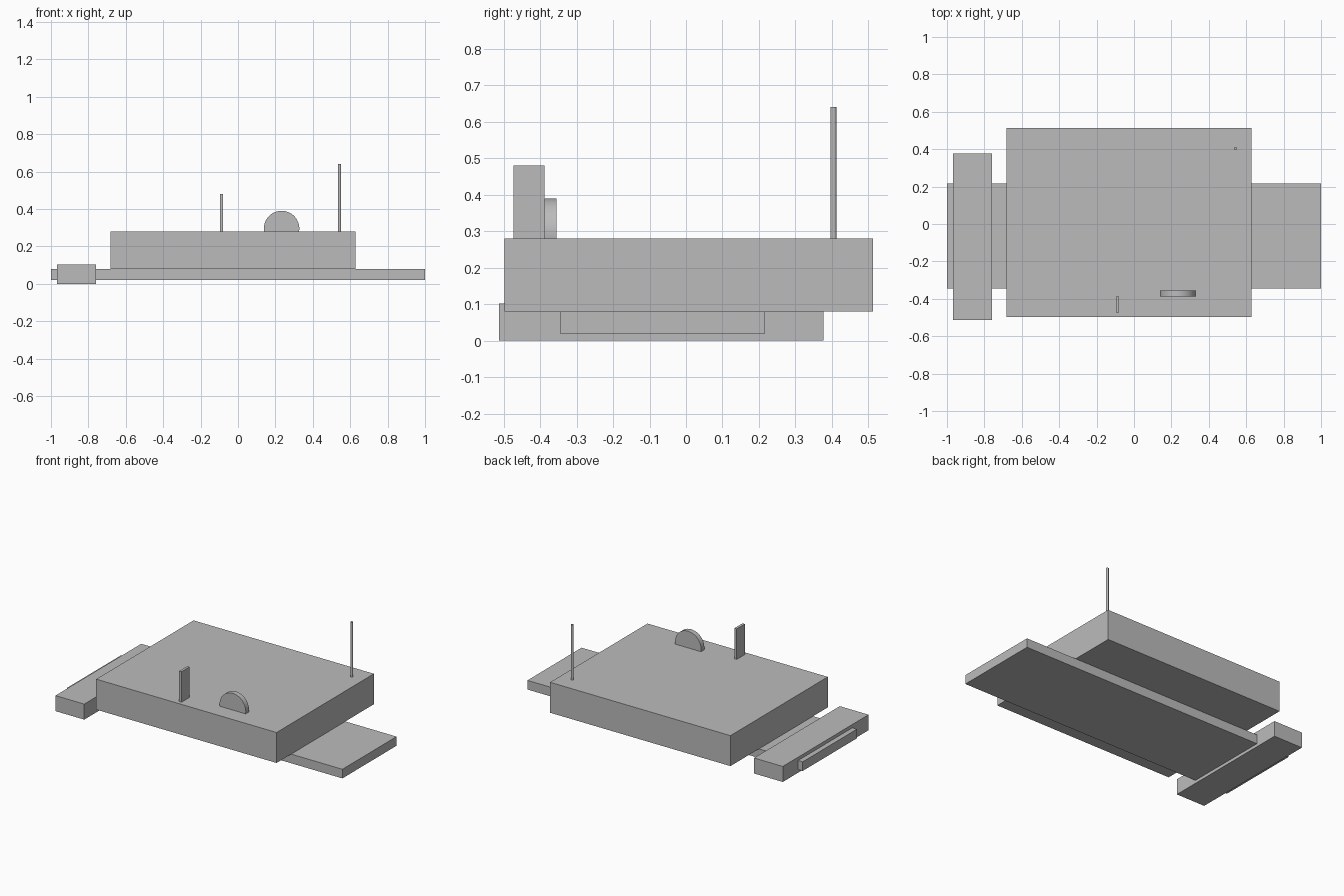
import bpy
from math import pi

cube = bpy.data.objects.get("Cube")
if cube:
    bpy.data.objects.remove(cube)

grey = bpy.data.materials.new("plain_grey")
grey.use_nodes = True
colour = (0.5, 0.5, 0.5, 1)
grey.diffuse_color = colour
grey.node_tree.nodes["Principled BSDF"].inputs["Base Color"].default_value = colour


def finish(name):
    ob = bpy.context.object
    ob.name = name
    ob.data.materials.append(grey)
    return ob


def box(name, x, y, z):
    """Box from its (low, high) extent on each axis."""
    spans = (x, y, z)
    bpy.ops.mesh.primitive_cube_add(size=1, location=[(a + b) / 2 for a, b in spans])
    ob = finish(name)
    ob.scale = [b - a for a, b in spans]
    bpy.ops.object.transform_apply(location=False, rotation=False, scale=True)


def cylinder(name, radius, depth, location, sides, tilt=0):
    bpy.ops.mesh.primitive_cylinder_add(vertices=sides, radius=radius, depth=depth,
                                        location=location, rotation=(tilt, 0, 0))
    finish(name)
    bpy.ops.object.shade_smooth_by_angle()


# Stacked slabs
box("base_plank", (-1, 1), (-0.345, 0.217), (0.02, 0.08))
box("main_body", (-0.682, 0.628), (-0.497, 0.513), (0.08, 0.28))
box("end_bar", (-0.967, -0.758), (-0.513, 0.377), (0, 0.102))

# Fittings on the deck
box("upright_plate", (-0.097, -0.08), (-0.472, -0.388), (0.28, 0.48))
cylinder("upright_disc", 0.095, 0.033, (0.233, -0.371, 0.295), 48, pi / 2)
cylinder("thin_mast", 0.0085, 0.361, (0.543, 0.404, 0.46), 16)
